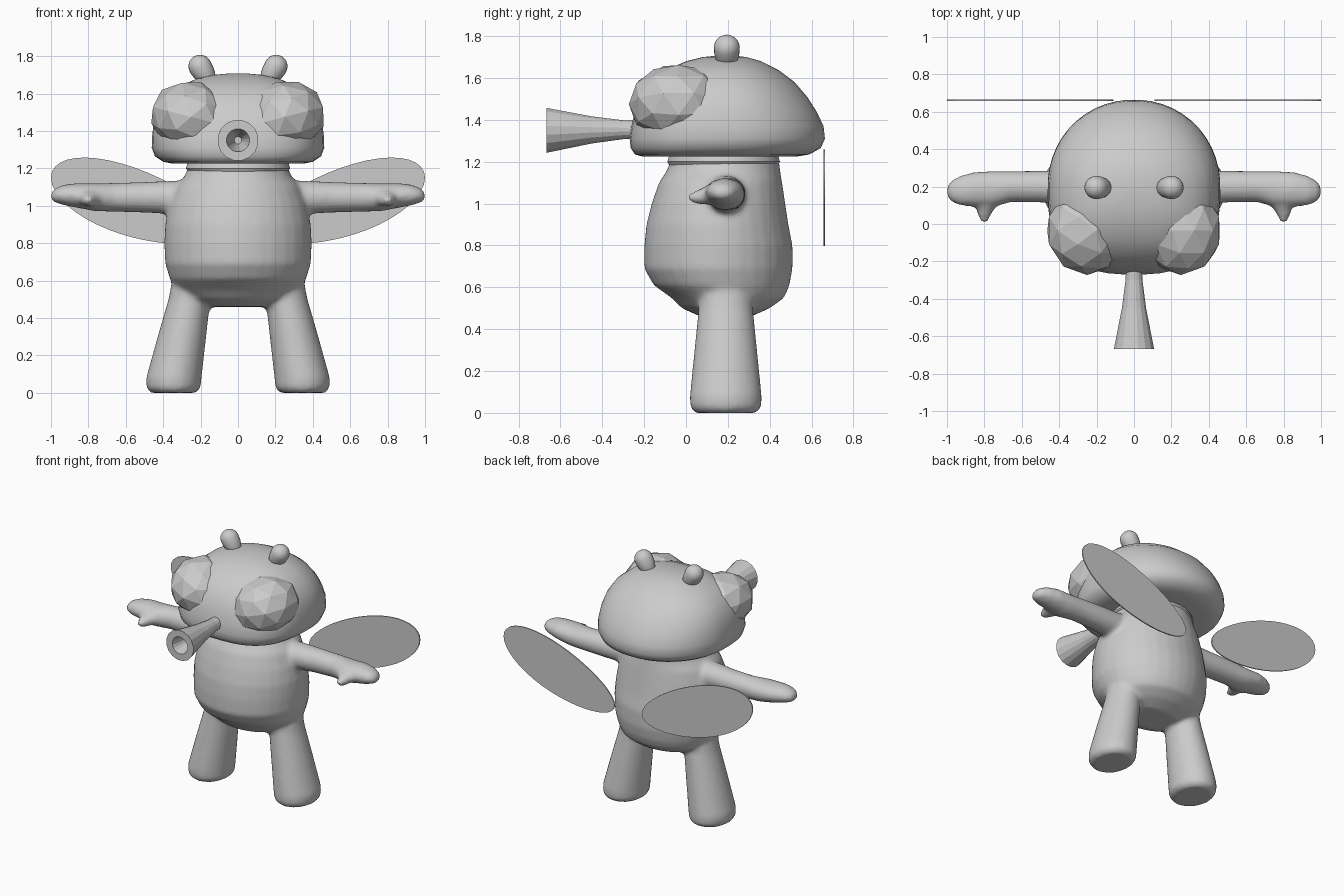
import bpy, bmesh, math
from mathutils import Vector, Matrix

if "Cube" in bpy.data.objects:
    bpy.data.objects.remove(bpy.data.objects["Cube"])

grey = bpy.data.materials.new("grey")
grey.diffuse_color = (0.6, 0.6, 0.6, 1)
grey.use_nodes = True
grey.node_tree.nodes["Principled BSDF"].inputs["Base Color"].default_value = grey.diffuse_color


def finish(name, bm, angle=None):
    bmesh.ops.recalc_face_normals(bm, faces=bm.faces)
    me = bpy.data.meshes.new(name)
    bm.to_mesh(me)
    bm.free()
    me.materials.append(grey)
    ob = bpy.data.objects.new(name, me)
    bpy.context.collection.objects.link(ob)
    if angle:
        bpy.ops.object.select_all(action='DESELECT')
        ob.select_set(True)
        bpy.context.view_layer.objects.active = ob
        bpy.ops.object.shade_smooth_by_angle(angle=math.radians(angle))
    return ob


def loft(bm, rings, place, n=32, power=lambda c, s: 2.0):
    """Rings are (position, centre a, centre b, radius a, radius b)."""
    rows = []
    for t, ca, cb, ra, rb in rings:
        row = []
        for i in range(n):
            a = 2 * math.pi * (i + 0.5) / n
            c, s = math.cos(a), math.sin(a)
            e = 2 / power(c, s)
            row.append(bm.verts.new(place(t, ca + ra * math.copysign(abs(c) ** e, c),
                                          cb + rb * math.copysign(abs(s) ** e, s))))
        rows.append(row)
    for p, q in zip(rows, rows[1:]):
        for i in range(n):
            j = (i + 1) % n
            bm.faces.new((p[i], p[j], q[j], q[i]))
    bm.faces.new(rows[0])
    bm.faces.new(rows[-1])


def upright(t, a, b):
    return (a, b, t)


# Body: torso, legs, arms and thumbs fused into one smooth skin
bm = bmesh.new()
torso = [(0.46, 0.19, 0.18, 0.12), (0.50, 0.19, 0.27, 0.21), (0.55, 0.20, 0.33, 0.27),
         (0.61, 0.17, 0.365, 0.325), (0.69, 0.155, 0.39, 0.355), (0.80, 0.155, 0.395, 0.355),
         (0.90, 0.15, 0.39, 0.34), (1.00, 0.155, 0.37, 0.32), (1.10, 0.165, 0.335, 0.295),
         (1.16, 0.18, 0.285, 0.27), (1.25, 0.19, 0.25, 0.25)]
loft(bm, [(z, 0, cy, rx, ry) for z, cy, rx, ry in torso], upright)
leg = [(0.0, 0.345, 0.12, 0.145), (0.025, 0.345, 0.145, 0.17), (0.08, 0.343, 0.148, 0.172),
       (0.30, 0.30, 0.13, 0.15), (0.50, 0.26, 0.112, 0.13), (0.66, 0.24, 0.10, 0.12)]
arm = [(0.20, 0.19, 1.04, 0.09, 0.09), (0.34, 0.19, 1.045, 0.094, 0.09),
       (0.50, 0.20, 1.045, 0.085, 0.082), (0.66, 0.20, 1.045, 0.083, 0.077),
       (0.76, 0.185, 1.045, 0.098, 0.075), (0.86, 0.185, 1.055, 0.093, 0.066),
       (0.93, 0.178, 1.058, 0.08, 0.055), (0.98, 0.175, 1.055, 0.055, 0.038),
       (1.0, 0.175, 1.05, 0.025, 0.018)]
thumb = [(0.20, 0.79, 1.045, 0.085, 0.05), (0.10, 0.79, 1.04, 0.06, 0.045),
         (0.05, 0.80, 1.03, 0.036, 0.034), (0.01, 0.80, 1.03, 0.018, 0.016)]
for s in (-1, 1):
    loft(bm, [(z, s * cx, 0.19, rx, ry) for z, cx, rx, ry in leg], upright)
    loft(bm, arm, lambda t, a, b: (s * t, a, b), 24)
    loft(bm, thumb, lambda t, a, b: (s * a, t, b), 16)
body = finish("body", bm)
mod = body.modifiers.new("fuse", 'REMESH')
mod.mode = 'VOXEL'
mod.voxel_size = 0.016
mod.use_smooth_shade = True
mod = body.modifiers.new("soften", 'SMOOTH')
mod.factor = 0.5
mod.iterations = 5

# Collar under the head
bm = bmesh.new()
loft(bm, [(1.16, 0, 0.18, 0.25, 0.25), (1.20, 0, 0.18, 0.28, 0.27),
          (1.235, 0, 0.18, 0.27, 0.26)], upright)
finish("collar", bm, 40)

# Head: domed cap, round at the back and squarer at the front
bm = bmesh.new()
profile = [(1.225, 0.35, -0.21, 0.53), (1.235, 0.40, -0.245, 0.59), (1.265, 0.445, -0.265, 0.645),
           (1.31, 0.462, -0.27, 0.665), (1.37, 0.46, -0.262, 0.658), (1.44, 0.452, -0.245, 0.625),
           (1.51, 0.43, -0.215, 0.58), (1.58, 0.385, -0.165, 0.52), (1.64, 0.31, -0.09, 0.44),
           (1.68, 0.22, 0.0, 0.36), (1.70, 0.13, 0.08, 0.29), (1.708, 0.04, 0.16, 0.22)]
loft(bm, [(z, 0, (f + b) / 2, rx, (b - f) / 2) for z, rx, f, b in profile], upright, 48,
     lambda c, s: 2.7 if s < 0 else 2.05)
finish("head", bm, 50)

# Faceted eyes, antennae and wings on both sides
for s, side in ((-1, "left"), (1, "right")):
    bm = bmesh.new()
    bmesh.ops.create_icosphere(bm, subdivisions=2, radius=1)
    bmesh.ops.transform(bm, verts=bm.verts, matrix=Matrix.Translation((s * 0.25, -0.035, 1.475))
                        @ Matrix.Rotation(s * -0.25, 4, 'Y')
                        @ Matrix.Diagonal((0.222, 0.238, 0.192, 1)))
    finish(side + "_eye", bm)

    bm = bmesh.new()
    bmesh.ops.create_uvsphere(bm, u_segments=20, v_segments=12, radius=0.062)
    for v in bm.verts:
        if v.co.z < 0:
            v.co.z *= 2.0
    bmesh.ops.transform(bm, verts=bm.verts, matrix=Matrix.Translation((s * 0.203, 0.195, 1.745))
                        @ Matrix.Rotation(s * 0.55, 4, 'Y'))
    finish(side + "_antenna", bm, 60)

    bm = bmesh.new()
    edge = []
    for i in range(40):
        a = 2 * math.pi * i / 40
        t = math.cos(a)
        x = 0.555 + 0.445 * t
        edge.append((s * x, 0.85 + 0.3 * x + 0.188 * math.sin(a) * (1 + 0.12 * t)))
    front, back = [[bm.verts.new((x, y, z)) for x, z in edge] for y in (0.657, 0.665)]
    bm.faces.new(front)
    bm.faces.new(back)
    for i in range(40):
        j = (i + 1) % 40
        bm.faces.new((front[i], front[j], back[j], back[i]))
    finish(side + "_wing", bm)

# Trumpet snout with a hollow mouth
bm = bmesh.new()
loft(bm, [(-0.20, 0, 1.355, 0.042, 0.042), (-0.30, 0, 1.353, 0.046, 0.046),
          (-0.45, 0, 1.352, 0.066, 0.066), (-0.655, 0, 1.35, 0.107, 0.107),
          (-0.667, 0, 1.35, 0.11, 0.11), (-0.667, 0, 1.35, 0.062, 0.062),
          (-0.50, 0, 1.35, 0.02, 0.02)], lambda t, a, b: (a, t, b), 16)
finish("snout", bm)
